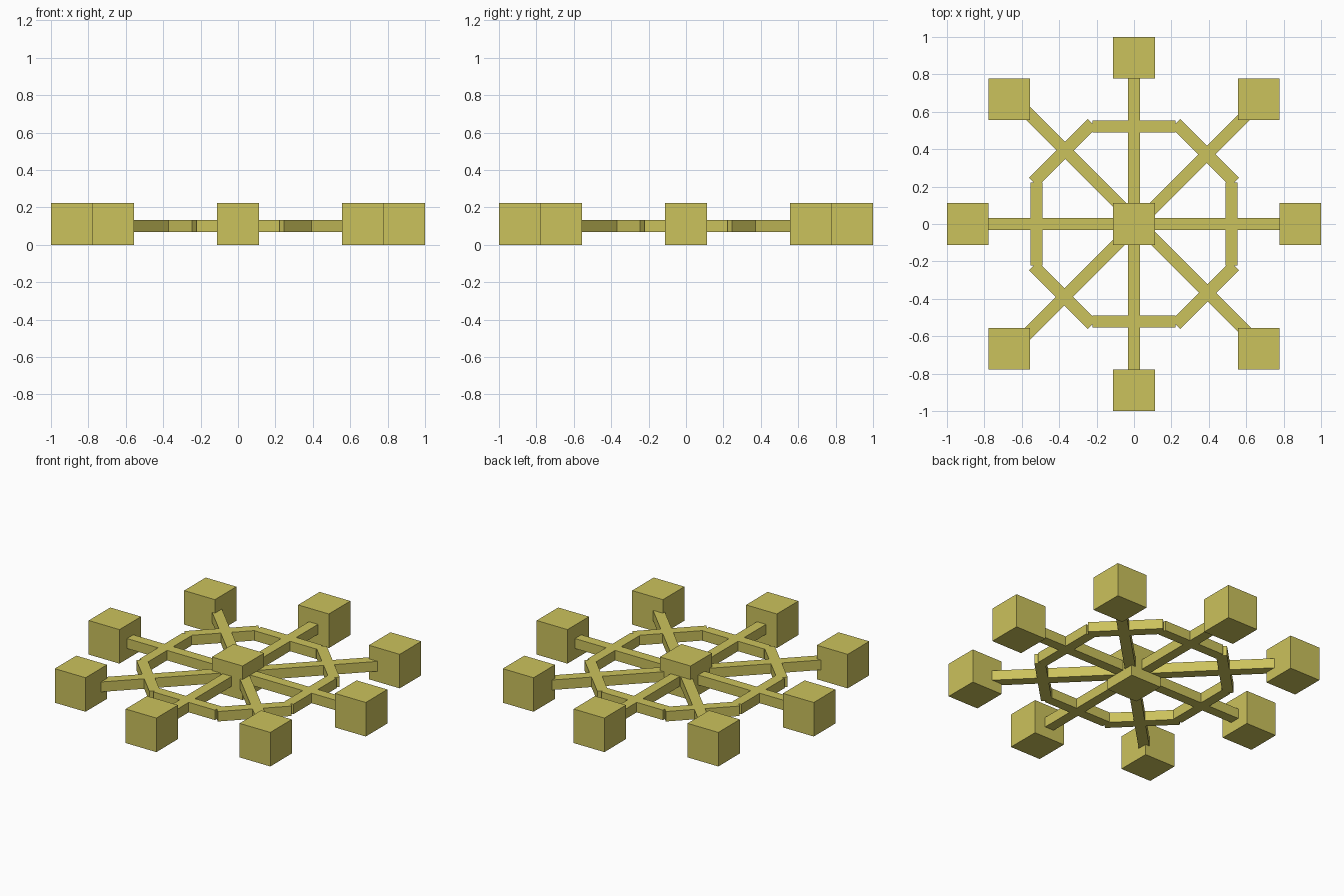
import bpy, math
from mathutils import Matrix, Vector

cube = bpy.data.objects.get("Cube")
if cube:
    bpy.data.objects.remove(cube, do_unlink=True)

# One flat colour
COLOUR = (0.60, 0.54, 0.107, 1.0)
mat = bpy.data.materials.new("olive_yellow")
mat.use_nodes = True
mat.diffuse_color = COLOUR
bsdf = next(n for n in mat.node_tree.nodes if n.type == 'BSDF_PRINCIPLED')
bsdf.inputs["Base Color"].default_value = COLOUR

BLOCK = 0.222    # edge of every cube
BAR = 0.065      # bar thickness
BAR_Z = 0.101    # bar centre height


def box(name, centre, size, angle=0.0):
    """Box with its size baked in, turned about z."""
    bpy.ops.mesh.primitive_cube_add(size=1, location=centre)
    ob = bpy.context.object
    ob.name = name
    ob.data.transform(Matrix.Diagonal(Vector((*size, 1))))
    ob.rotation_euler.z = angle
    ob.data.materials.append(mat)
    return ob


# Hub and eight outer blocks, none of them turned
box("hub_block", (0, 0, BLOCK / 2), (BLOCK,) * 3)
for i in range(8):
    a = i * math.pi / 4
    r = 0.889 if i % 2 == 0 else 0.667 * math.sqrt(2)
    box(f"outer_block_{i + 1}", (r * math.cos(a), r * math.sin(a), BLOCK / 2),
        (BLOCK,) * 3)

# Four spokes running right across; the diagonal ones sit slightly off centre
for i, (dy, length) in enumerate([(0, 1.58), (-0.017, 1.72), (0, 1.58), (0.026, 1.72)]):
    box(f"spoke_{i + 1}", (0, dy, BAR_Z), (length, BAR, BAR), i * math.pi / 4)

# Octagonal ring of eight bars
for i in range(8):
    a = i * math.pi / 4
    r = 0.522 if i % 2 == 0 else 0.381 * math.sqrt(2)
    box(f"ring_bar_{i + 1}", (r * math.cos(a), r * math.sin(a), BAR_Z),
        (BAR, 0.444, BAR), a)
